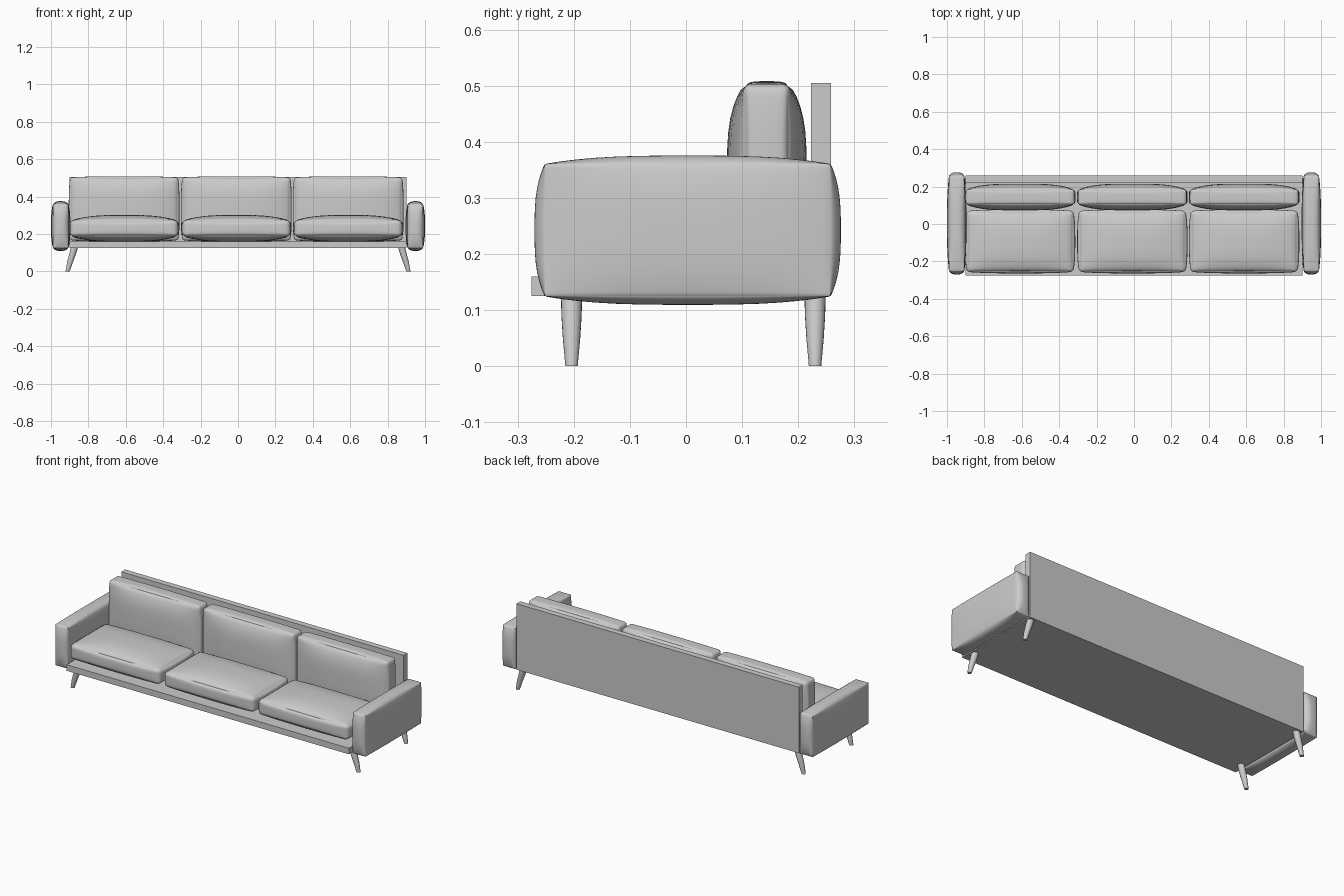
import bpy, bmesh, math
from mathutils import Vector

if "Cube" in bpy.data.objects:
    bpy.data.objects.remove(bpy.data.objects["Cube"])


def finish(bm, name, angle):
    bmesh.ops.recalc_face_normals(bm, faces=bm.faces)
    me = bpy.data.meshes.new(name)
    bm.to_mesh(me)
    bm.free()
    ob = bpy.data.objects.new(name, me)
    bpy.context.collection.objects.link(ob)
    bpy.ops.object.select_all(action='DESELECT')
    ob.select_set(True)
    bpy.context.view_layer.objects.active = ob
    bpy.ops.object.shade_smooth_by_angle(angle=math.radians(angle))
    return ob


def board(name, lo, hi):
    bm = bmesh.new()
    bmesh.ops.create_cube(bm, size=1)
    lo, hi = Vector(lo), Vector(hi)
    for v in bm.verts:
        v.co = (lo + hi) / 2 + v.co * (hi - lo)
    return finish(bm, name, 30)


def pillow(name, centre, half, bulge, r, power):
    """Rounded box whose six faces swell outwards by the bulge amounts."""
    bm = bmesh.new()
    bmesh.ops.create_cube(bm, size=2)
    bmesh.ops.subdivide_edges(bm, edges=bm.edges[:], cuts=17, use_grid_fill=True)
    for v in bm.verts:
        u = [math.sin(max(-1, min(1, c)) * math.pi / 2) for c in v.co]
        p = Vector([u[i] * half[i] for i in range(3)])
        inner = Vector([max(r - half[i], min(half[i] - r, p[i])) for i in range(3)])
        d = p - inner
        if d.length > 1e-7:
            p = inner + d.normalized() * r
        f = [1 - abs(c) ** power for c in u]
        swell = Vector([u[i] * bulge[i] * f[(i + 1) % 3] * f[(i + 2) % 3] for i in range(3)])
        v.co = Vector(centre) + p + swell
    return finish(bm, name, 40)


# Frame boards
board("base_board", (-0.9, -0.275, 0.125), (0.9, 0.258, 0.16))
board("back_board", (-0.9, 0.223, 0.125), (0.9, 0.258, 0.505))

# Padded arms
for side, s in (("left", -1), ("right", 1)):
    pillow(side + "_arm", (s * 0.948, 0.003, 0.2425), (0.041, 0.255, 0.118),
           (0.011, 0.018, 0.015), 0.003, 3)

# Seat and back cushions
for i, x in enumerate((-0.609, -0.009, 0.589)):
    pillow(f"seat_cushion_{i + 1}", (x, -0.093, 0.23), (0.285, 0.163, 0.043),
           (0.010, 0.008, 0.029), 0.018, 3)
    pillow(f"back_cushion_{i + 1}", (x, 0.144, 0.334), (0.288, 0.041, 0.168),
           (0.008, 0.030, 0.006), 0.012, 3.7)

# Splayed tapered legs: (height, x offset, radius) rings
RINGS = ((0.0, 0.911, 0.011), (0.05, 0.898, 0.0155), (0.09, 0.885, 0.018), (0.13, 0.874, 0.019))
N = 20
for side, s in (("left", -1), ("right", 1)):
    for end, y in (("front", -0.204), ("back", 0.230)):
        bm = bmesh.new()
        loops = [[bm.verts.new((s * x + r * math.cos(2 * math.pi * k / N),
                                y + r * math.sin(2 * math.pi * k / N), z))
                  for k in range(N)] for z, x, r in RINGS]
        for a, b in zip(loops, loops[1:]):
            for k in range(N):
                bm.faces.new((a[k], a[(k + 1) % N], b[(k + 1) % N], b[k]))
        bm.faces.new(loops[0])
        bm.faces.new(loops[-1])
        finish(bm, f"{end}_{side}_leg", 40)
